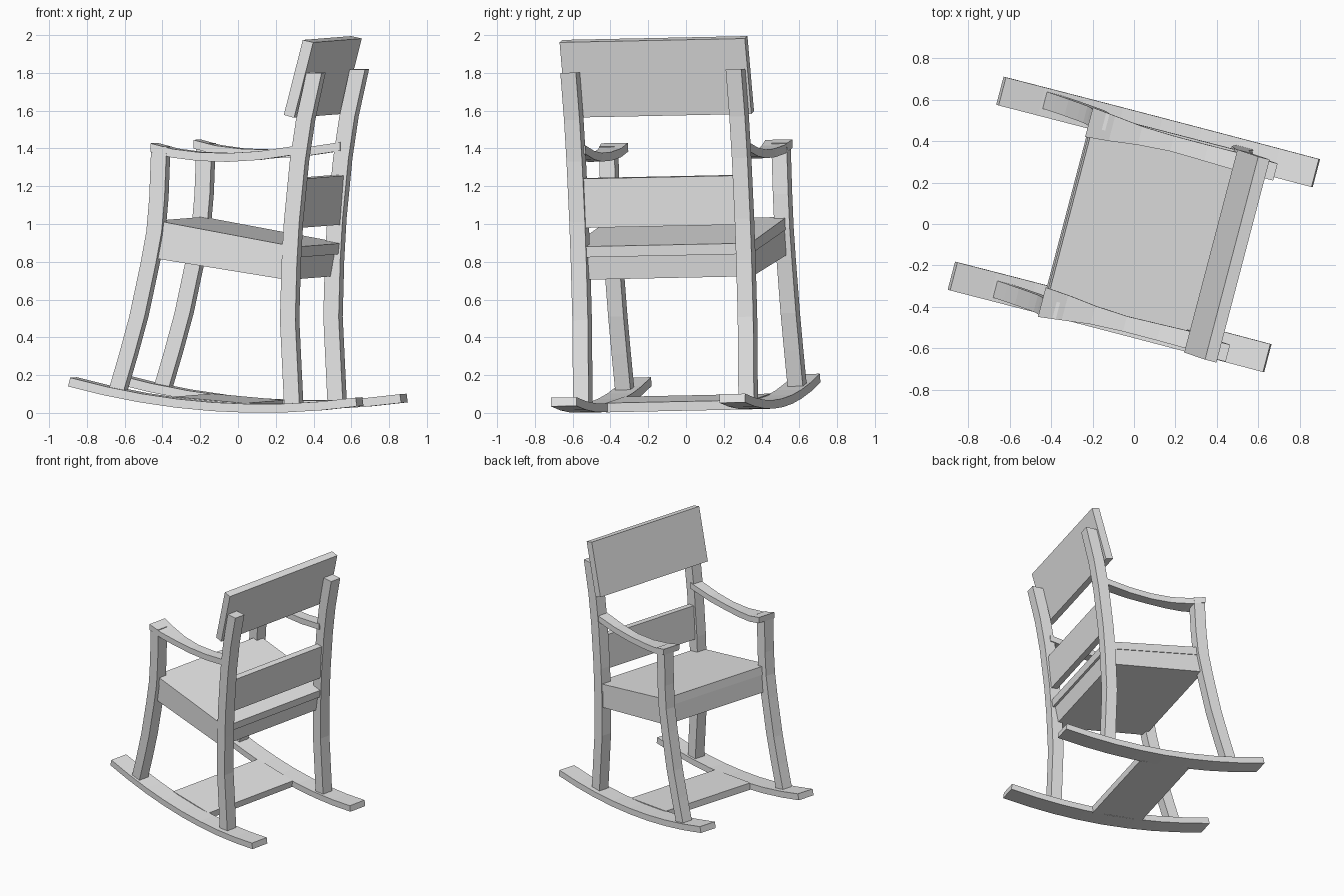
import bpy, bmesh, math
from mathutils import Matrix

cube = bpy.data.objects.get("Cube")
if cube:
    bpy.data.objects.remove(cube, do_unlink=True)

# The chair is built with its back toward +x, then turned and slightly leaned
POSE = Matrix.Rotation(math.radians(-14.7), 4, 'Z') @ Matrix.Rotation(math.radians(1.15), 4, 'X')

grey = bpy.data.materials.new("plain grey wood")
grey.use_nodes = True
COLOUR = (0.8, 0.8, 0.8, 1)
grey.diffuse_color = COLOUR
grey.node_tree.nodes["Principled BSDF"].inputs["Base Color"].default_value = COLOUR


def loft(name, rings):
    """Skin matching rings of points and cap both ends."""
    bm = bmesh.new()
    rows = [[bm.verts.new(p) for p in ring] for ring in rings]
    n = len(rows[0])
    for a, b in zip(rows, rows[1:]):
        for i in range(n):
            j = (i + 1) % n
            bm.faces.new((a[i], a[j], b[j], b[i]))
    bm.faces.new(rows[0])
    bm.faces.new(rows[-1])
    bmesh.ops.recalc_face_normals(bm, faces=bm.faces)
    bm.transform(POSE)
    mesh = bpy.data.meshes.new(name)
    bm.to_mesh(mesh)
    bm.free()
    mesh.materials.append(grey)
    obj = bpy.data.objects.new(name, mesh)
    bpy.context.collection.objects.link(obj)
    return obj


def plank(name, outline, half_width):
    """Side outline spanning the chair from side to side."""
    return loft(name, [[(x, s * half_width, z) for x, z in outline] for s in (-1, 1)])


def leg(name, front_edge, side, inner, outer, depth=0.084):
    """Bent square post following its front edge."""
    rings = []
    for x, z in front_edge:
        rings.append([(x, side * inner, z), (x + depth, side * inner, z),
                      (x + depth, side * outer, z), (x, side * outer, z)])
    return loft(name, rings)


def rail(name, stations, side, thickness):
    """Strip bent along its length; stations are x, top z, inner, outer."""
    rings = []
    for x, z, inner, outer in stations:
        rings.append([(x, side * inner, z), (x, side * outer, z),
                      (x, side * outer, z - thickness), (x, side * inner, z - thickness)])
    return loft(name, rings)


def runner(name, side, half_length=0.79, thickness=0.046, steps=8):
    rings = []
    for i in range(steps + 1):
        x = half_length * (2 * i / steps - 1)
        z = 0.02 - 0.067 * x + 0.125 * x * x
        slope = -0.067 + 0.25 * x
        top = (x - slope * thickness, z + thickness)
        rings.append([(x, side * 0.392, z), (x, side * 0.532, z),
                      (top[0], side * 0.532, top[1]), (top[0], side * 0.392, top[1])])
    return loft(name, rings)


BACK_EDGE = [(0.382, 0.05), (0.362, 0.5), (0.372, 0.8), (0.386, 1.02),
             (0.42, 1.34), (0.455, 1.56), (0.513, 1.81)]
FRONT_EDGE = [(-0.575, 0.125), (-0.515, 0.32), (-0.458, 0.52), (-0.395, 0.8),
              (-0.362, 0.97), (-0.345, 1.15), (-0.333, 1.42)]
ARM = [(-0.335, 1.438, 0.376, 0.523), (-0.22, 1.408, 0.385, 0.51),
       (-0.08, 1.39, 0.402, 0.494), (0.08, 1.385, 0.412, 0.488),
       (0.25, 1.395, 0.408, 0.488), (0.46, 1.425, 0.402, 0.49)]

# Parts repeated on both sides
for side, label in ((1, "left"), (-1, "right")):
    runner(label + "_runner", side)
    leg(label + "_back_leg", BACK_EDGE, side, 0.41, 0.495)
    leg(label + "_front_leg", FRONT_EDGE, side, 0.43, 0.514)
    rail(label + "_armrest", ARM, side, 0.046)

# Seat and the solid frame under it
plank("seat", [(-0.312, 1.028), (0.452, 0.889), (0.445, 0.832), (-0.322, 0.966)], 0.49)
plank("seat_frame", [(-0.315, 0.968), (0.425, 0.838), (0.402, 0.714), (-0.33, 0.829)], 0.485)

# Backrest boards
plank("head_board", [(0.392, 1.588), (0.498, 1.985), (0.555, 1.972), (0.448, 1.573)], 0.507)
plank("back_slat", [(0.405, 0.995), (0.455, 0.988), (0.477, 1.248), (0.427, 1.252)], 0.415)

# Foot board between the runners
plank("foot_board", [(-0.25, 0.043), (0.14, 0.011), (0.145, 0.06), (-0.245, 0.094)], 0.4)
